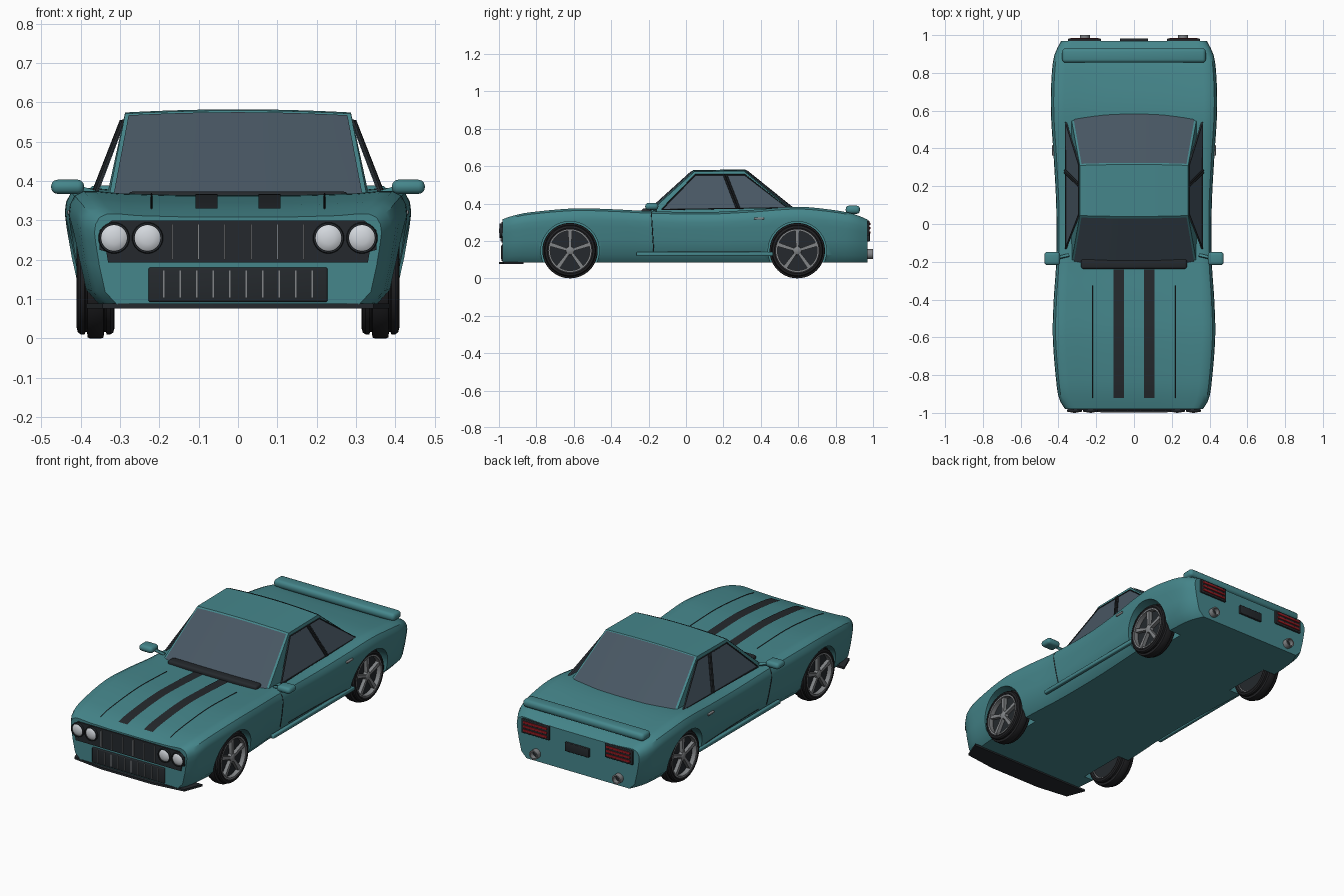
import bpy, bmesh, math
from mathutils import Vector

if "Cube" in bpy.data.objects:
    bpy.data.objects.remove(bpy.data.objects["Cube"])


def material(name, rgb):
    m = bpy.data.materials.new(name)
    m.diffuse_color = (*rgb, 1)
    m.use_nodes = True
    m.node_tree.nodes["Principled BSDF"].inputs["Base Color"].default_value = m.diffuse_color
    return m


TEAL = material("teal_paint", (0.06, 0.24, 0.26))
BLACK = material("black_trim", (0.018, 0.022, 0.026))
TYRE = material("rubber", (0.015, 0.015, 0.017))
GLASS = material("tinted_glass", (0.065, 0.095, 0.125))
METAL = material("alloy", (0.22, 0.23, 0.24))
LENS = material("clear_lens", (0.65, 0.68, 0.72))
RED = material("red_lens", (0.3, 0.01, 0.015))


def finish(ob, mat, angle=35):
    ob.data.materials.clear()
    ob.data.materials.append(mat)
    bpy.ops.object.select_all(action='DESELECT')
    ob.select_set(True)
    bpy.context.view_layer.objects.active = ob
    bpy.ops.object.shade_smooth_by_angle(angle=math.radians(angle))
    return ob


def mesh(name, verts, faces, mat, fix=True):
    me = bpy.data.meshes.new(name)
    me.from_pydata([tuple(v) for v in verts], [], faces)
    if fix:
        bm = bmesh.new()
        bm.from_mesh(me)
        bmesh.ops.recalc_face_normals(bm, faces=bm.faces)
        bm.to_mesh(me)
        bm.free()
    ob = bpy.data.objects.new(name, me)
    bpy.context.collection.objects.link(ob)
    return finish(ob, mat)


def loft(name, rows, mat, loop=False, caps=False, wrap=False):
    n, m = len(rows[0]), len(rows)
    faces = [(i % m * n + j, i % m * n + (j + 1) % n, (i + 1) % m * n + (j + 1) % n, (i + 1) % m * n + j)
             for i in range(m if wrap else m - 1) for j in range(n if loop else n - 1)]
    if caps:
        faces += [tuple(range(n)), tuple(range((m - 1) * n, m * n))]
    return mesh(name, [p for r in rows for p in r], faces, mat, loop)


def box(name, loc, size, mat, bevel=0.0, rot=(0, 0, 0)):
    bpy.ops.mesh.primitive_cube_add(size=1, location=loc, rotation=rot)
    ob = bpy.context.object
    ob.name, ob.scale = name, size
    bpy.ops.object.transform_apply(location=False, rotation=False)
    if bevel:
        b = ob.modifiers.new("bevel", 'BEVEL')
        b.width, b.segments = bevel, 3
        bpy.ops.object.modifier_apply(modifier=b.name)
    return finish(ob, mat)


def lathe(name, profile, loc, axis, mat, n=48, wrap=True):
    # profile of (distance along axis, radius); axis is +-x or +-y
    a = Vector(axis)
    side, up = Vector((-a.y, a.x, 0)), Vector((0, 0, 1))
    rows = [[Vector(loc) + a * d + (side * math.cos(2 * math.pi * k / n) + up * math.sin(2 * math.pi * k / n)) * r
             for k in range(n)] for d, r in profile]
    return loft(name, rows, mat, loop=True, caps=not wrap, wrap=wrap)


def bar(name, pts, r, mat):
    cu = bpy.data.curves.new(name, 'CURVE')
    cu.dimensions, cu.bevel_depth, cu.bevel_resolution, cu.use_fill_caps = '3D', r, 1, True
    sp = cu.splines.new('POLY')
    sp.points.add(len(pts) - 1)
    for p, q in zip(sp.points, pts):
        p.co = (*q, 1)
    ob = bpy.data.objects.new(name, cu)
    bpy.context.collection.objects.link(ob)
    bpy.ops.object.select_all(action='DESELECT')
    ob.select_set(True)
    bpy.context.view_layer.objects.active = ob
    bpy.ops.object.convert(target='MESH')
    return finish(bpy.context.object, mat, 60)


# Body stations: y, half width, fender top
ST = [(-.98, .365, .32), (-.93, .395, .337), (-.85, .41, .355), (-.6, .43, .378), (-.4, .425, .374),
      (-.2, .412, .364), (.1, .412, .358), (.35, .425, .37), (.6, .44, .387), (.8, .435, .368),
      (.9, .42, .347), (.97, .385, .318)]
# Half section: fraction of width, fraction of height
SEC = [(.84, 0), (.925, .14), (.965, .42), (.99, .66), (1, .78), (.992, .87), (.965, .945), (.91, .985),
       (.84, .985), (.7, .965), (.35, .95)]
BOT = .085


def station(y):
    i = max(k for k in range(len(ST) - 1) if ST[k][0] <= y or k == 0)
    a, b = ST[i], ST[i + 1]
    p, q = ST[max(i - 1, 0)], ST[min(i + 2, len(ST) - 1)]
    h, t = b[0] - a[0], (y - a[0]) / (b[0] - a[0])
    out = []
    for k in (1, 2):
        m0, m1 = (b[k] - p[k]) / (b[0] - p[0]), (q[k] - a[k]) / (q[0] - a[0])
        out.append((2*t**3 - 3*t*t + 1) * a[k] + (t**3 - 2*t*t + t) * h * m0
                   + (3*t*t - 2*t**3) * b[k] + (t**3 - t*t) * h * m1)
    return out


def section(y):
    w, top = station(y)
    return [(f * w, BOT + g * (top - BOT)) for f, g in SEC]


def side_x(y, z):
    s = section(y)
    for a, b in zip(s[:7], s[1:8]):
        if a[1] <= z <= b[1]:
            return a[0] + (b[0] - a[0]) * (z - a[1]) / (b[1] - a[1])
    return s[6][0]


def top_z(y, x):
    s = section(y)[7:]
    for a, b in zip(s, s[1:]):
        if b[0] <= abs(x) <= a[0]:
            return b[1] + (a[1] - b[1]) * (abs(x) - b[0]) / (a[0] - b[0])
    return s[-1][1]


rows = []
for i in range(53):
    y = -.98 + 1.95 * i / 52
    s = section(y)
    rows.append([(x, y, z) for x, z in s] + [(-x, y, z) for x, z in reversed(s)])
body = loft("car_body", rows, TEAL, loop=True, caps=True)

# Wheels and wheel arches
AXLES, WX, WZ = (-.62, .595), .362, .148
for y in AXLES:
    for s in (-1, 1):
        cut = lathe("arch_cutter", [(-.07, .156), (.15, .156)], (s * WX, y, WZ), (s, 0, 0), TEAL, wrap=False)
        cut.hide_render = True
        mod = body.modifiers.new("arch", 'BOOLEAN')
        mod.operation, mod.object, mod.solver = 'DIFFERENCE', cut, 'EXACT'
        bpy.context.view_layer.objects.active = body
        bpy.ops.object.modifier_apply(modifier=mod.name)
        bpy.data.objects.remove(cut)
        c, ax = (s * WX, y, WZ), (s, 0, 0)
        half = [(.043, .112), (.048, .122), (.045, .133), (.038, .138), (.028, .138), (.026, .132), (.022, .132),
                (.02, .146), (.015, .148)]
        lathe("tyre", half + [(-d, r) for d, r in reversed(half)], c, ax, TYRE)
        lathe("rim_ring", [(.046, .106), (.046, .114), (-.04, .114), (-.04, .106)], c, ax, METAL)
        lathe("wheel_back", [(-.035, .11), (.02, .11)], c, ax, BLACK, wrap=False)
        lathe("hub", [(.01, .024), (.04, .022), (.045, .012)], c, ax, METAL, 20, wrap=False)
        for k in range(5):
            a = math.pi / 2 + k * 2 * math.pi / 5
            r, t = Vector((0, math.cos(a), math.sin(a))), Vector((0, -math.sin(a), math.cos(a)))
            quad = [r * .01 - t * .007, r * .109 - t * .011, r * .109 + t * .011, r * .01 + t * .007]
            loft("spoke", [[Vector(c) + Vector((s * d, 0, 0)) + q for q in quad] for d in (.018, .04)],
                 METAL, loop=True, caps=True)
finish(body, TEAL, 32)

# Cabin rows: half width, y, z, y bow, crown
CAB = [(.333, -.215, .335, -.015, 0), (.287, .045, .571, -.005, .008),
       (.287, .31, .574, .005, .008), (.338, .59, .34, .025, 0)]
US = [k / 6 - 1 for k in range(13)]


def cab_row(i, t=0.0, scale=1.0, off=(0, 0)):
    a = CAB[i] if t == 0 else [p + (q - p) * t for p, q in zip(CAB[i], CAB[i + 1])]
    return [Vector((u * scale * a[0], a[1] + a[3] * (1 - u * u) + off[0], a[2] + a[4] * (1 - u * u) + off[1]))
            for u in US]


cab = [cab_row(i) for i in range(4)]
n = len(US)
faces = [(i*n + j, i*n + j + 1, (i+1)*n + j + 1, (i+1)*n + j) for i in range(3) for j in range(n - 1)]
faces += [(0, n, 2*n, 3*n), (n - 1, 4*n - 1, 3*n - 1, 2*n - 1),
          tuple(range(n)) + tuple(range(4*n - 1, 3*n - 1, -1))]
mesh("cabin", [p for r in cab for p in r], faces, TEAL)
loft("windshield", [cab_row(0, t, .965, (-.003, .003)) for t in (.05, .35, .65, .97)], GLASS)
loft("rear_window", [cab_row(2, t, .965, (.003, .003)) for t in (.02, .35, .65, .92)], GLASS)

# Parts on both sides
for s in (-1, 1):
    win = [Vector((s * x, y, z)) for x, y, z in
           ((.362, -.13, .368), (.362, .54, .378), (.292, .315, .553), (.292, .05, .553))]
    loft("side_window", [[p + Vector((s * d, 0, 0)) for p in win] for d in (-.006, 0)], GLASS, loop=True, caps=True)
    bar("window_frame", win + [win[0]], .004, BLACK)
    low, high = win[0].lerp(win[1], .61), win[3].lerp(win[2], .6)
    dx = Vector((s * .003, 0, 0))
    for d in (-.006, .006):
        bar("door_pillar", [low + dx + Vector((0, d, 0)), high + dx + Vector((0, d, 0))], .006, BLACK)
    bar("door_seam", [(s * side_x(-.185 + .0 * z, z), -.185 + .06 * (.35 - z), z)
                      for z in (.35, .33, .3, .27, .23, .19, .145)], .0025, BLACK)
    bar("lower_door_seam", [(s * side_x(y / 10, .143), y / 10, .143) for y in range(-1, 5)], .002, BLACK)
    box("side_sill", (s * .4, .1, .13), (.022, .73, .022), TEAL, .006)
    box("door_handle", (s * (side_x(.39, .32) + .002), .39, .32), (.012, .055, .012), METAL, .004)
    box("mirror", (s * .433, -.183, .385), (.084, .07, .036), TEAL, .016)
    bar("mirror_stalk", [(s * .345, -.165, .362), (s * .41, -.18, .382)], .009, TEAL)
    # Hood stripe and seam follow the hood
    ys = [-.92 + .68 * k / 16 for k in range(17)]
    loft("hood_stripe", [[(s * .08 + d * s, y, top_z(y, .08 + d) + .003) for d in (-.028, 0, .028)] for y in ys], BLACK)
    bar("hood_seam", [(s * .22, y, top_z(y, .22) + .001) for y in ys[:15]], .002, BLACK)
    # Headlights
    for x in (.23, .315):
        lathe("headlight_ring", [(0, .04), (.012, .038), (.012, .033), (0, .033)], (s * x, -.984, .255), (0, -1, 0), BLACK, 32)
        lathe("headlight", [(0, .034), (.006, .033), (.011, .026), (.014, .016), (.0155, .005)],
              (s * x, -.984, .255), (0, -1, 0), LENS, 32, wrap=False)
    # Tail lights and exhausts
    box("tail_light_panel", (s * .262, .973, .268), (.175, .016, .08), BLACK, .004)
    for z in (.245, .268, .291):
        box("tail_light_strip", (s * .262, .98, z), (.15, .012, .013), RED, .003)
    lathe("exhaust", [(0, .026), (.055, .026), (.055, .019), (0, .019)], (s * .26, .945, .13), (0, 1, 0), METAL, 24)
    lathe("exhaust_inside", [(0, .02), (.03, .02)], (s * .26, .945, .13), (0, 1, 0), BLACK, 24, wrap=False)

# Front: grilles, bars and splitter
out = [(-.33, .192), (.33, .192), (.335, .22), (.352, .225), (.352, .275), (.32, .3), (-.32, .3),
       (-.352, .275), (-.352, .225), (-.335, .22)]
loft("upper_grille", [[(x, y, z) for x, z in out] for y in (-.97, -.986)], BLACK, loop=True, caps=True)
box("lower_grille", (0, -.98, .136), (.456, .014, .088), BLACK, .006)
for k in range(6):
    box("upper_grille_bar", (-.1675 + .067 * k, -.987, .245), (.004, .008, .09), METAL)
for k in range(10):
    box("lower_grille_bar", (-.189 + .042 * k, -.987, .138), (.004, .006, .068), METAL)
lip = [(-.385, -.87), (-.345, -.975), (-.16, -.999), (.16, -.999), (.345, -.975), (.385, -.87)]
loft("front_splitter", [[(x, y, z) for x, y in lip] for z in (.076, .088)], BLACK, loop=True, caps=True)

# Cowl, rear spoiler and rear plate
box("cowl_vent", (0, -.21, .357), (.56, .055, .032), BLACK, .012)
box("rear_spoiler", (0, .892, .367), (.76, .076, .044), TEAL, .018)
box("rear_plate", (0, .975, .222), (.15, .016, .05), BLACK, .004)
